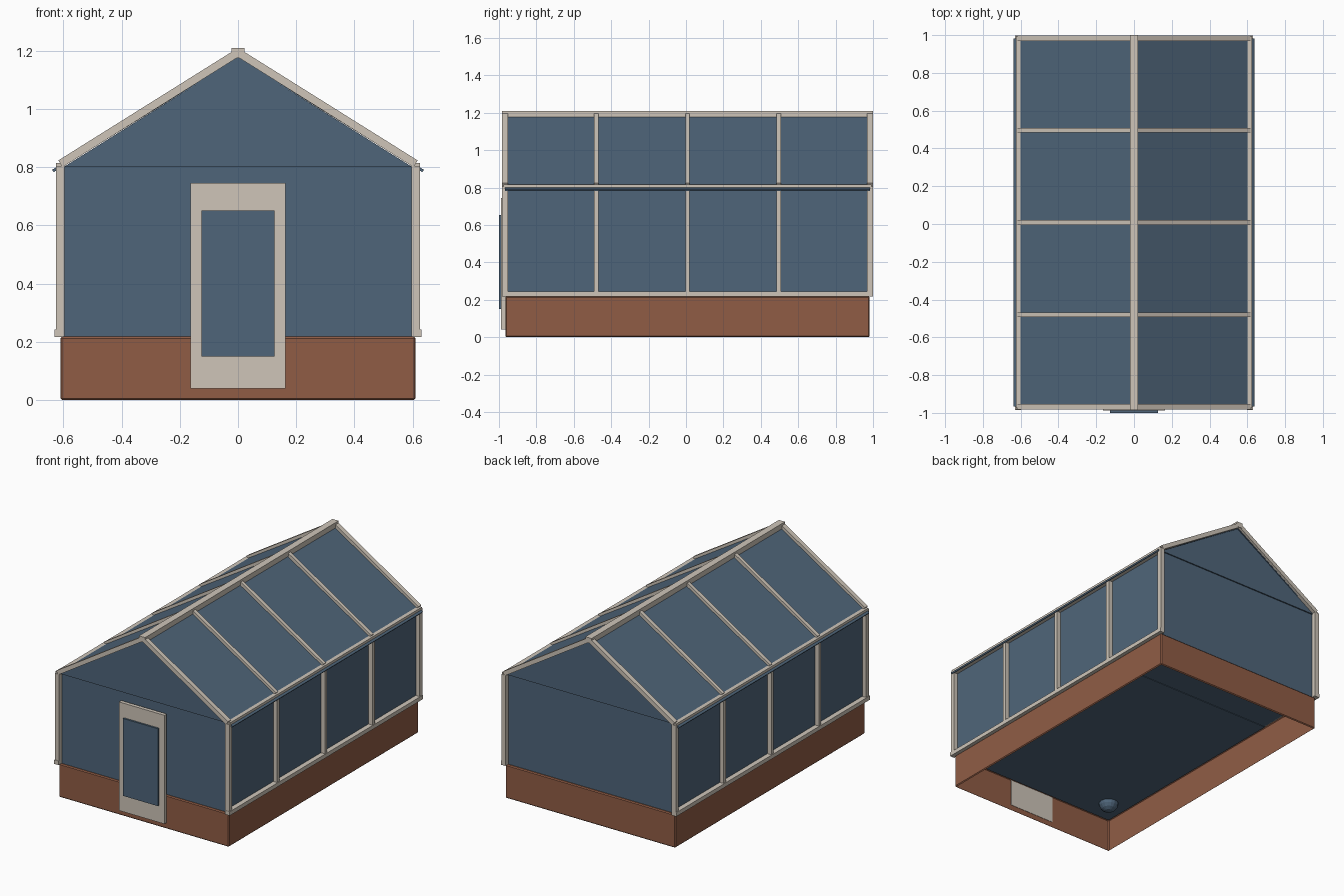
import bpy, bmesh, math
from mathutils import Matrix, Vector

old = bpy.data.objects.get("Cube")
if old:
    bpy.data.objects.remove(old, do_unlink=True)


def material(name, rgb):
    m = bpy.data.materials.new(name)
    m.use_nodes = True
    m.diffuse_color = (*rgb, 1)
    m.node_tree.nodes["Principled BSDF"].inputs["Base Color"].default_value = (*rgb, 1)
    return m


GLASS = material("blue_glass", (0.078, 0.131, 0.195))
CREAM = material("cream_frame", (0.62, 0.56, 0.485))
BRICK = material("red_brick", (0.28, 0.108, 0.06))


def finish(name, bm, mat):
    bmesh.ops.recalc_face_normals(bm, faces=bm.faces)
    mesh = bpy.data.meshes.new(name)
    bm.to_mesh(mesh)
    bm.free()
    mesh.materials.append(mat)
    ob = bpy.data.objects.new(name, mesh)
    bpy.context.collection.objects.link(ob)
    return ob


def box(name, x, y, z, mat):
    """Box from (low, high) ranges on each axis."""
    bm = bmesh.new()
    size = [b - a for a, b in (x, y, z)]
    mid = [(a + b) / 2 for a, b in (x, y, z)]
    bmesh.ops.create_cube(bm, size=1, matrix=Matrix.Translation(mid) @ Matrix.Diagonal((*size, 1)))
    return finish(name, bm, mat)


def prism(name, outline, y, mat):
    """Extrude an (x, z) outline along y."""
    bm = bmesh.new()
    face = bm.faces.new([bm.verts.new((px, y[0], pz)) for px, pz in outline])
    new = bmesh.ops.extrude_face_region(bm, geom=[face])["geom"]
    bmesh.ops.translate(bm, vec=(0, y[1] - y[0], 0),
                        verts=[v for v in new if isinstance(v, bmesh.types.BMVert)])
    return finish(name, bm, mat)


def sloped_bar(name, start, end, thick, y, mat):
    """Flat bar running between two (x, z) points."""
    a, b = Vector(start), Vector(end)
    d = (b - a).normalized()
    n = Vector((-d.y, d.x)) * thick / 2
    return prism(name, [a + n, b + n, b - n, a - n], y, mat)


BAYS = 4
FRONT, BACK = -0.968, 0.984
bars = [FRONT + (BACK - FRONT) * i / BAYS for i in range(BAYS + 1)]

# brick base: bevelled shell, open underneath
base = box("brick_base", (-0.61, 0.61), (-0.966, 0.982), (0, 0.218), BRICK)
bm = bmesh.new()
bm.from_mesh(base.data)
bmesh.ops.bevel(bm, geom=bm.edges[:], offset=0.006, segments=1, affect='EDGES')
bmesh.ops.delete(bm, geom=[f for f in bm.faces if f.normal.z < -0.9], context='FACES')
bm.to_mesh(base.data)
bm.free()
box("floor", (-0.6, 0.6), (-0.955, 0.52), (0.211, 0.214), GLASS)

# round drain in the floor
bm = bmesh.new()
bmesh.ops.create_uvsphere(bm, u_segments=16, v_segments=8, radius=0.06,
                          matrix=Matrix.Translation((-0.47, -0.8, 0.215)))
finish("floor_drain", bm, GLASS)

# glazed body and gables
box("wall_glass", (-0.598, 0.598), (-0.955, 0.969), (0.216, 0.8), GLASS)
gable = [(-0.6, 0.8), (0.6, 0.8), (0, 1.175)]
prism("front_gable", gable, (-0.962, -0.945), GLASS)
prism("back_gable", gable, (0.96, 0.977), GLASS)

# everything that repeats on both long sides
for side, s in (("left", 1), ("right", -1)):
    def span(a, b):
        return tuple(sorted((s * a, s * b)))

    sloped_bar(side + "_roof_glass", (0, 1.18), (s * 0.636, 0.787), 0.01, (-0.967, 0.983), GLASS)
    box(side + "_sill", span(0.598, 0.63), (-0.985, 0.999), (0.217, 0.243), CREAM)
    box(side + "_eave_beam", span(0.6, 0.626), (-0.975, 0.992), (0.79, 0.815), CREAM)
    for i, y in enumerate(bars):
        w = 0.015 if i in (0, BAYS) else 0.012
        box(f"{side}_post_{i}", span(0.596, 0.626), (y - w, y + w), (0.22, 0.805), CREAM)
        sloped_bar(f"{side}_rafter_{i}", (0, 1.194), (s * 0.61, 0.812), 0.027,
                   (y - w, y + w), CREAM)

# ridge beam
box("ridge_beam", (-0.022, 0.022), (-0.984, 1.0), (1.176, 1.21), CREAM)

# door
box("door_frame", (-0.163, 0.163), (-0.988, -0.964), (0.04, 0.745), CREAM)
box("door_glass", (-0.126, 0.126), (-1.0, -0.98), (0.15, 0.652), GLASS)
